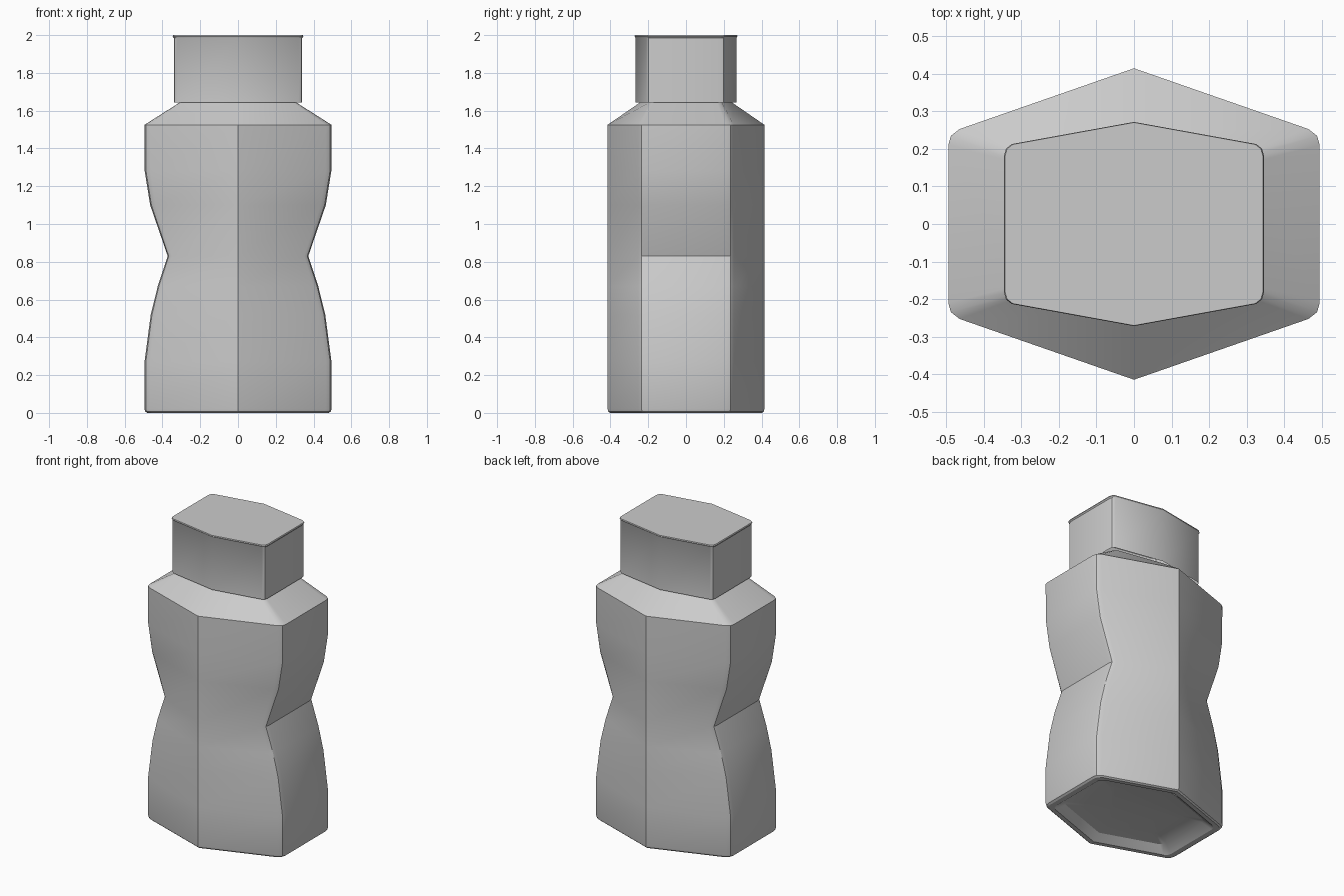
import bpy, bmesh

if "Cube" in bpy.data.objects:
    bpy.data.objects.remove(bpy.data.objects["Cube"])


def section(quarter):
    """Mirror a quarter outline (side -> front/back apex) into a closed loop."""
    q = quarter
    left = [(-x, y) for x, y in q[:-1]][::-1]
    upper = q + left
    lower = [(-x, -y) for x, y in upper]
    return upper + lower


BODY = section([(.495, .21), (.488, .235), (.465, .253), (0, .415)])
CAP = section([(.34, .18), (.335, .198), (.32, .21), (0, .268)])


def loft(name, rings, close_start, close_end):
    """rings: (outline, x scale, y scale, z)."""
    bm = bmesh.new()
    loops = [[bm.verts.new((x * sx, y * sy, z)) for x, y in o]
             for o, sx, sy, z in rings]
    for a, b in zip(loops, loops[1:]):
        n = len(a)
        for i in range(n):
            j = (i + 1) % n
            bm.faces.new((a[i], a[j], b[j], b[i]))
    if close_start:
        bm.faces.new(loops[0][::-1])
    if close_end:
        bm.faces.new(loops[-1])
    me = bpy.data.meshes.new(name)
    bm.to_mesh(me)
    bm.free()
    ob = bpy.data.objects.new(name, me)
    bpy.context.collection.objects.link(ob)
    bpy.context.view_layer.objects.active = ob
    ob.select_set(True)
    bpy.ops.object.shade_smooth_by_angle(angle=0.5)
    ob.select_set(False)
    return ob


# Bottle: recessed base, waisted sides, sloping shoulder
base = [(BODY, .55, .55, .05), (BODY, .78, .78, .04), (BODY, .9, .9, 0),
        (BODY, .97, .97, 0), (BODY, .993, .993, .008)]
waist = [(.495, .02), (.495, .27), (.462, .52), (.425, .67), (.372, .83),
         (.465, 1.10), (.494, 1.28), (.495, 1.525)]
sides = [(BODY, w / .495, 1, z) for w, z in waist]
shoulder = [(CAP, .9, .9, 1.645)]
loft("bottle_body", base + sides + shoulder, True, True)

# Cap: open below, with a slight lip at the top
loft("bottle_cap", [(CAP, 1, 1, 1.642), (CAP, 1, 1, 1.985),
                    (CAP, 1.018, 1.015, 1.993), (CAP, 1.01, 1.01, 2.0)], False, True)
